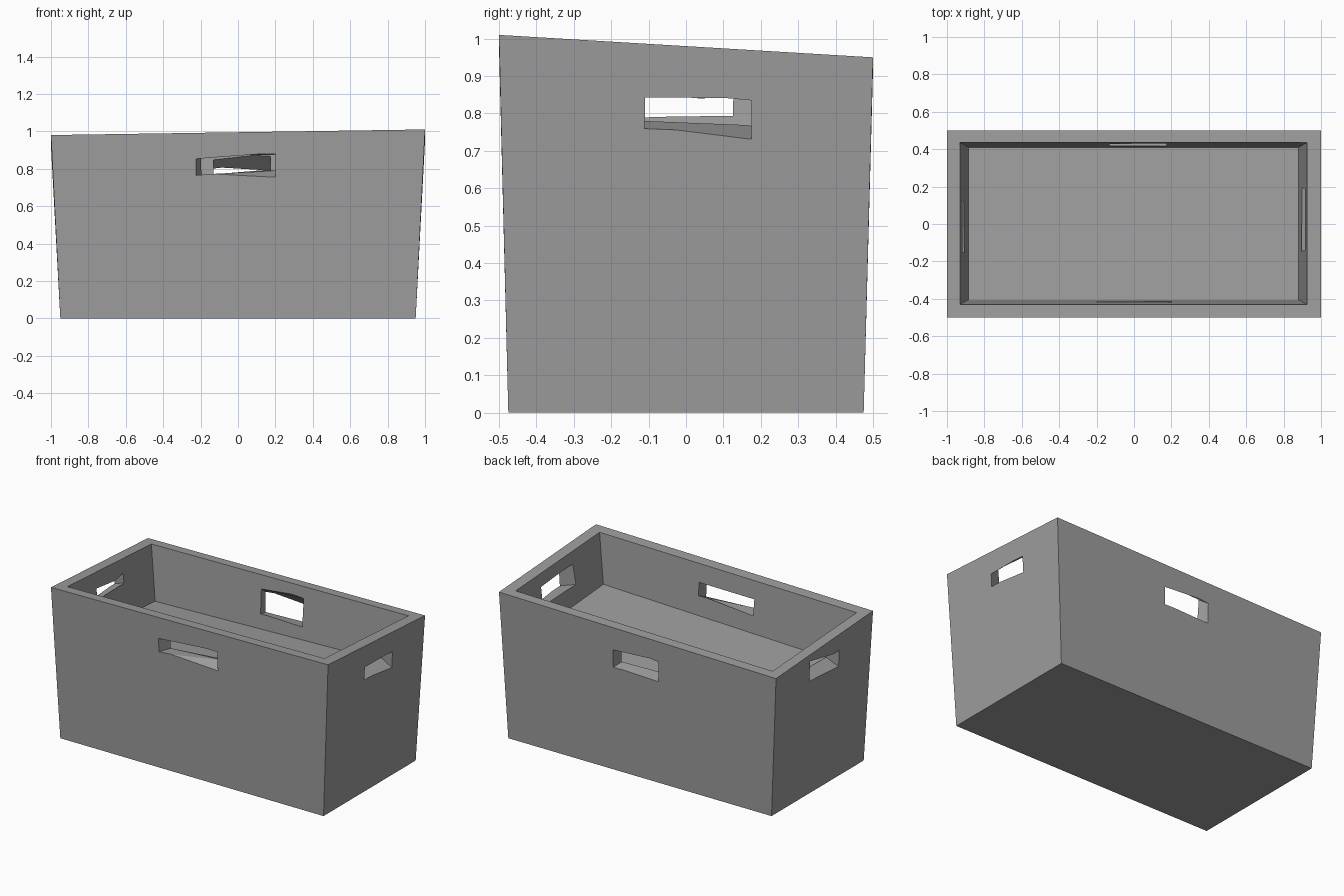
import bpy
from mathutils import Vector

default_cube = bpy.data.objects.get("Cube")
if default_cube:
    bpy.data.objects.remove(default_cube, do_unlink=True)

grey = bpy.data.materials.new("plain grey")
grey.use_nodes = True
colour = (0.34, 0.34, 0.34, 1)
grey.diffuse_color = colour
grey.node_tree.nodes["Principled BSDF"].inputs["Base Color"].default_value = colour


def loft(name, start, end):
    """Closed block between two four-cornered loops."""
    points = [Vector(p) for p in start + end]
    faces = [(0, 1, 2, 3), (7, 6, 5, 4)]
    faces += [(i, i + 4, (i + 1) % 4 + 4, (i + 1) % 4) for i in range(4)]
    # Flip the winding when the loops run the other way round
    normal = (points[1] - points[0]).cross(points[2] - points[0])
    if normal.dot(points[4] - points[0]) > 0:
        faces = [tuple(reversed(f)) for f in faces]
    mesh = bpy.data.meshes.new(name)
    mesh.from_pydata(points, [], faces)
    mesh.materials.append(grey)
    obj = bpy.data.objects.new(name, mesh)
    bpy.context.collection.objects.link(obj)
    return obj


def extend(start, end, before, after):
    """Lengthen a loft past both of its loops."""
    pairs = [(Vector(a), Vector(b)) for a, b in zip(start, end)]
    return [a + (a - b) * before for a, b in pairs], [b + (b - a) * after for a, b in pairs]


def loop(x0, x1, y0, y1, height):
    corners = [(x0, y0), (x1, y0), (x1, y1), (x0, y1)]
    return [(x, y, height(x, y)) for x, y in corners]


def rim(x, y):
    return 0.965 + 0.015 * x - 0.06 * y


def floor(x, y):
    return 0.63 + 0.03 * x - 0.075 * y


# Tapered body with a slanted rim
box = loft("box", loop(-0.95, 0.95, -0.475, 0.475, lambda x, y: 0),
           loop(-1, 1, -0.5, 0.5, rim))

# Inner hollow, with a raised floor
hollow = extend(loop(-0.885, 0.88, -0.405, 0.41, floor),
                loop(-0.93, 0.925, -0.43, 0.435, rim), 0, 0.3)
cutters = [loft("hollow_cutter", *hollow)]


# Handle holes: each opening is (start, end, bottom and top at start, bottom and top at end)
def opening(along_x, depth, shape):
    a, b, low_a, high_a, low_b, high_b = shape
    corners = [(a, low_a), (b, low_b), (b, high_b), (a, high_a)]
    return [(t, depth, z) if along_x else (depth, t, z) for t, z in corners]


holes = {
    "front": (True, -1, (-0.225, 0.2, 0.765, 0.853, 0.754, 0.878),
              (-0.2, 0.2, 0.765, 0.87, 0.785, 0.875)),
    "back": (True, 1, (-0.147, 0.18, 0.668, 0.8, 0.675, 0.791),
             (-0.131, 0.173, 0.687, 0.85, 0.684, 0.872)),
    "left": (False, 1, (-0.11, 0.175, 0.759, 0.845, 0.73, 0.837),
             (-0.14, 0.19, 0.778, 0.915, 0.76, 0.89)),
    "right": (False, -1, (-0.16, 0.144, 0.743, 0.853, 0.762, 0.893),
              (-0.15, 0.125, 0.785, 0.862, 0.794, 0.852)),
}
for side, (along_x, sign, outer, inner) in holes.items():
    outside, inside = (0.495, 0.425) if along_x else (0.99, 0.91)
    ends = extend(opening(along_x, sign * outside, outer),
                  opening(along_x, sign * inside, inner), 0.4, 0.4)
    cutters.append(loft(side + "_handle_cutter", *ends))

# Cut the hollow and the handles, then drop the cutters
for cutter in cutters:
    cutter.hide_render = True
    cut = box.modifiers.new(cutter.name, 'BOOLEAN')
    cut.operation = 'DIFFERENCE'
    cut.solver = 'EXACT'
    cut.object = cutter
bpy.context.view_layer.update()
shape = bpy.data.meshes.new_from_object(box.evaluated_get(bpy.context.evaluated_depsgraph_get()))
box.modifiers.clear()
box.data = shape
for cutter in cutters:
    bpy.data.objects.remove(cutter, do_unlink=True)
